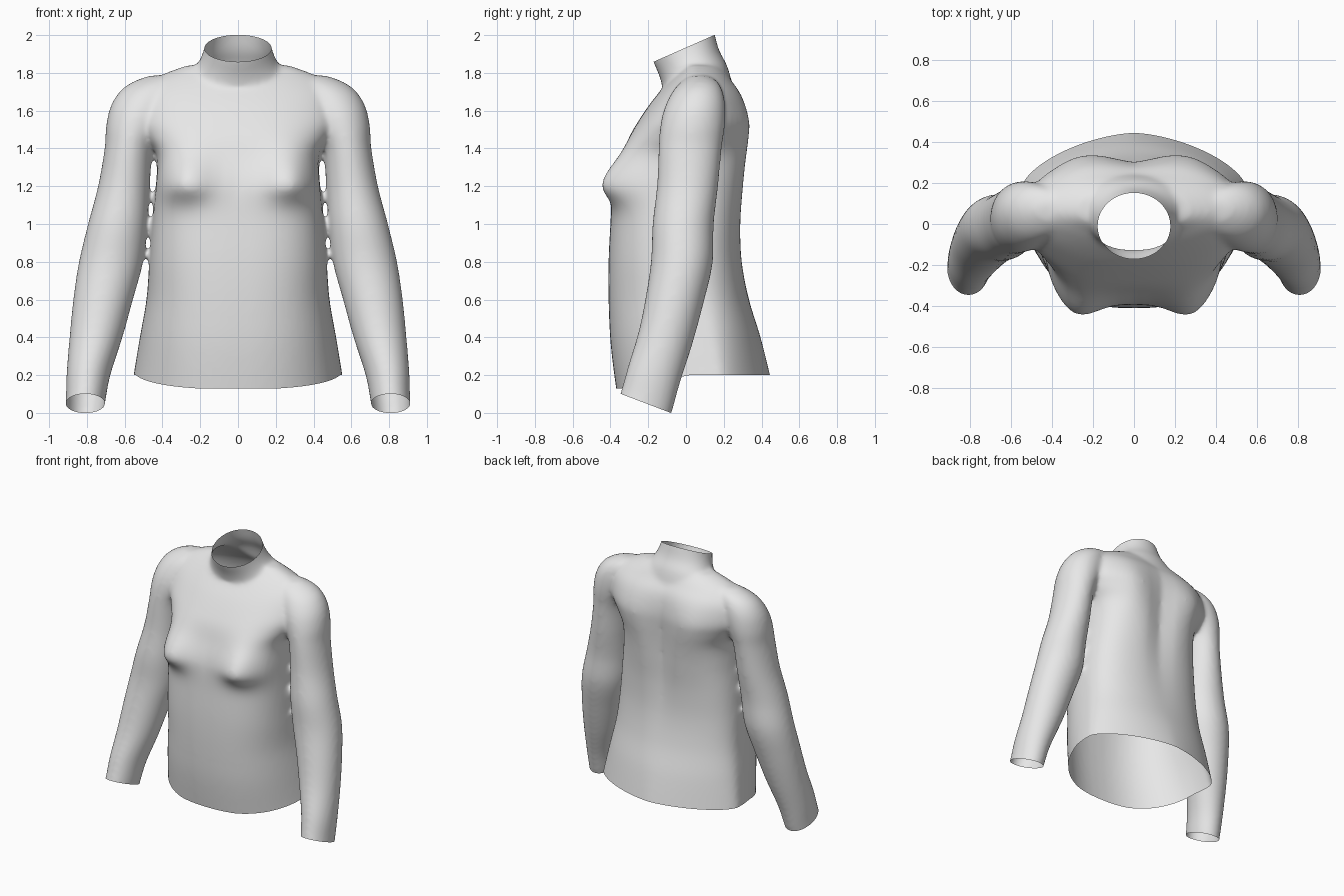
import bpy, bmesh
from math import sin, cos, pi, exp
from mathutils import Vector

cube = bpy.data.objects.get("Cube")
if cube:
    bpy.data.objects.remove(cube)

SIDES = 64
STEPS = 6


def spline(rows):
    """Catmull-Rom resampling of a list of ring parameters."""
    out = []
    for i in range(len(rows) - 1):
        p0, p1 = rows[max(i - 1, 0)], rows[i]
        p2, p3 = rows[i + 1], rows[min(i + 2, len(rows) - 1)]
        for s in range(STEPS):
            t = s / STEPS
            out.append([b + t / 2 * (c - a + t * (2 * a - 5 * b + 4 * c - d + t * (3 * (b - c) + d - a)))
                        for a, b, c, d in zip(p0, p1, p2, p3)])
    return out + [list(rows[-1])]


def loft(bm, rings):
    """Closed tube through rings of points."""
    loops = [[bm.verts.new(p) for p in ring] for ring in rings]
    for a, b in zip(loops, loops[1:]):
        for i in range(SIDES):
            j = (i + 1) % SIDES
            bm.faces.new((a[i], a[j], b[j], b[i]))
    bm.faces.new(loops[0][::-1])
    bm.faces.new(loops[-1])


def signed_pow(v, p):
    return (1 if v >= 0 else -1) * abs(v) ** p


def bell(v, width):
    return exp(-(v / width) ** 2)


def torso_ring(z, w, front, back, mid, front_power, back_power):
    """Rounded section with chest, spine and shoulder blade relief."""
    pts = []
    for i in range(SIDES):
        a = 2 * pi * i / SIDES
        power = front_power if sin(a) < 0 else back_power
        x = w * signed_pow(cos(a), 2 / power)
        s = signed_pow(sin(a), 2 / power)
        if s < 0:
            y = mid + s * (mid - front)
            y -= 0.1 * bell(abs(x) - 0.29, 0.14) * bell(z - 1.21, 0.09 if z < 1.21 else 0.19) * min(1, -2 * s)
        else:
            y = mid + s * (back - mid)
            y -= 0.035 * bell(x, 0.09) * bell(z - 1.3, 0.4) * s
            y += 0.03 * bell(abs(x) - 0.27, 0.13) * bell(z - 1.5, 0.2) * s
        pts.append((x, y, z))
    return pts


def tube_ring(x, y, z, rx, ry, slope):
    """Oval section, tilted along y."""
    return [(x + rx * cos(a), y + ry * sin(a), z + slope * ry * sin(a))
            for a in (2 * pi * i / SIDES for i in range(SIDES))]


# Torso: height, half width, front, back, widest depth, front and back squareness
torso = [
    (0.08, 0.57, -0.345, 0.47, 0.18, 2.3, 1.6), (0.2, 0.553, -0.37, 0.445, 0.17, 2.3, 1.6),
    (0.4, 0.52, -0.40, 0.395, 0.13, 2.4, 1.8), (0.6, 0.485, -0.41, 0.335, 0.08, 2.5, 2.1),
    (0.8, 0.47, -0.41, 0.30, 0.03, 2.6, 2.4), (1.0, 0.455, -0.40, 0.295, 0, 2.7, 2.6),
    (1.2, 0.435, -0.385, 0.31, -0.02, 2.9, 2.7), (1.36, 0.43, -0.335, 0.32, 0, 2.8, 2.7),
    (1.46, 0.49, -0.3, 0.325, 0.02, 2.5, 2.5), (1.54, 0.53, -0.255, 0.325, 0.035, 2.4, 2.5),
    (1.63, 0.53, -0.195, 0.31, 0.05, 2.3, 2.4), (1.7, 0.51, -0.14, 0.285, 0.055, 2.2, 2.3),
    (1.76, 0.46, -0.09, 0.245, 0.06, 2, 2.1), (1.8, 0.38, -0.05, 0.22, 0.06, 2, 2),
    (1.84, 0.27, -0.02, 0.19, 0.06, 2, 2),
]
# Neck and sleeve: centre x, y, z, radii, tilt
neck = [
    (0, 0.055, 1.70, 0.33, 0.185, 0.35), (0, 0.045, 1.78, 0.265, 0.17, 0.38),
    (0, 0.018, 1.85, 0.21, 0.159, 0.42), (0, -0.01, 1.93, 0.178, 0.163, 0.44),
    (0, -0.035, 2.02, 0.165, 0.166, 0.44),
]
sleeve = [
    (0.825, -0.255, -0.07, 0.10, 0.135, -0.38), (0.808, -0.212, 0.05, 0.104, 0.136, -0.38),
    (0.792, -0.17, 0.2, 0.116, 0.137, -0.34), (0.752, -0.108, 0.4, 0.14, 0.142, -0.25),
    (0.714, -0.06, 0.6, 0.158, 0.152, -0.15), (0.672, -0.022, 0.8, 0.17, 0.163, -0.05),
    (0.637, -0.015, 1.0, 0.157, 0.162, 0), (0.604, 0.008, 1.2, 0.137, 0.162, 0),
    (0.578, 0.022, 1.4, 0.128, 0.167, 0), (0.55, 0.035, 1.52, 0.148, 0.172, 0.05),
    (0.52, 0.045, 1.62, 0.155, 0.162, 0.1), (0.48, 0.055, 1.7, 0.147, 0.135, 0.1),
    (0.43, 0.06, 1.75, 0.13, 0.1, 0.1), (0.38, 0.06, 1.785, 0.09, 0.05, 0.1),
]

# Overlapping closed bodies
bm = bmesh.new()
loft(bm, [torso_ring(*r) for r in spline(torso)])
loft(bm, [tube_ring(*r) for r in spline(neck)])
for side in (1, -1):
    loft(bm, [[(side * x, y, z) for x, y, z in tube_ring(*r)] for r in spline(sleeve)])
bmesh.ops.recalc_face_normals(bm, faces=bm.faces)
mesh = bpy.data.meshes.new("sweater")
bm.to_mesh(mesh)
bm.free()
sweater = bpy.data.objects.new("sweater", mesh)
bpy.context.scene.collection.objects.link(sweater)

# Fuse into one skin and soften the seams
fuse = sweater.modifiers.new("fuse", "REMESH")
fuse.mode = "VOXEL"
fuse.voxel_size = 0.014
soften = sweater.modifiers.new("soften", "SMOOTH")
soften.factor = 0.5
soften.iterations = 14
bpy.context.view_layer.update()
fused = bpy.data.meshes.new_from_object(sweater.evaluated_get(bpy.context.evaluated_depsgraph_get()))
sweater.modifiers.clear()
sweater.data = fused


def trim(bm, point, normal, inside):
    """Cut an opening through the faces chosen by the rule."""
    faces = [f for f in bm.faces if inside(f.calc_center_median())]
    edges = {e for f in faces for e in f.edges}
    verts = {v for f in faces for v in f.verts}
    bmesh.ops.bisect_plane(bm, geom=faces + list(edges) + list(verts), dist=1e-5,
                           plane_co=Vector(point), plane_no=Vector(normal), clear_outer=True)


# Openings at hem, cuffs and collar
bm = bmesh.new()
bm.from_mesh(fused)
trim(bm, (0, 0, 0.2), (0, 0, -1), lambda c: abs(c.x) < 0.6 and c.z < 0.32)
trim(bm, (0, -0.212, 0.05), (0, -0.38, -1), lambda c: abs(c.x) > 0.6 and c.z < 0.32)
trim(bm, (0, -0.01, 1.93), (0, -0.44, 1), lambda c: c.z > 1.7)

# Front of the hem hangs lower
for v in bm.verts:
    if abs(v.co.x) < 0.6 and v.co.z < 0.5:
        drop = min(1, max(0, (0.02 - v.co.y) / 0.36))
        v.co.z -= 0.07 * drop * (0.5 - v.co.z) / 0.3
for f in bm.faces:
    f.smooth = True
bm.to_mesh(fused)
bm.free()

# Plain grey cloth
cloth = bpy.data.materials.new("grey_cloth")
cloth.use_nodes = True
grey = (0.8, 0.8, 0.8, 1)
cloth.diffuse_color = grey
cloth.node_tree.nodes["Principled BSDF"].inputs["Base Color"].default_value = grey
fused.materials.clear()
fused.materials.append(cloth)
